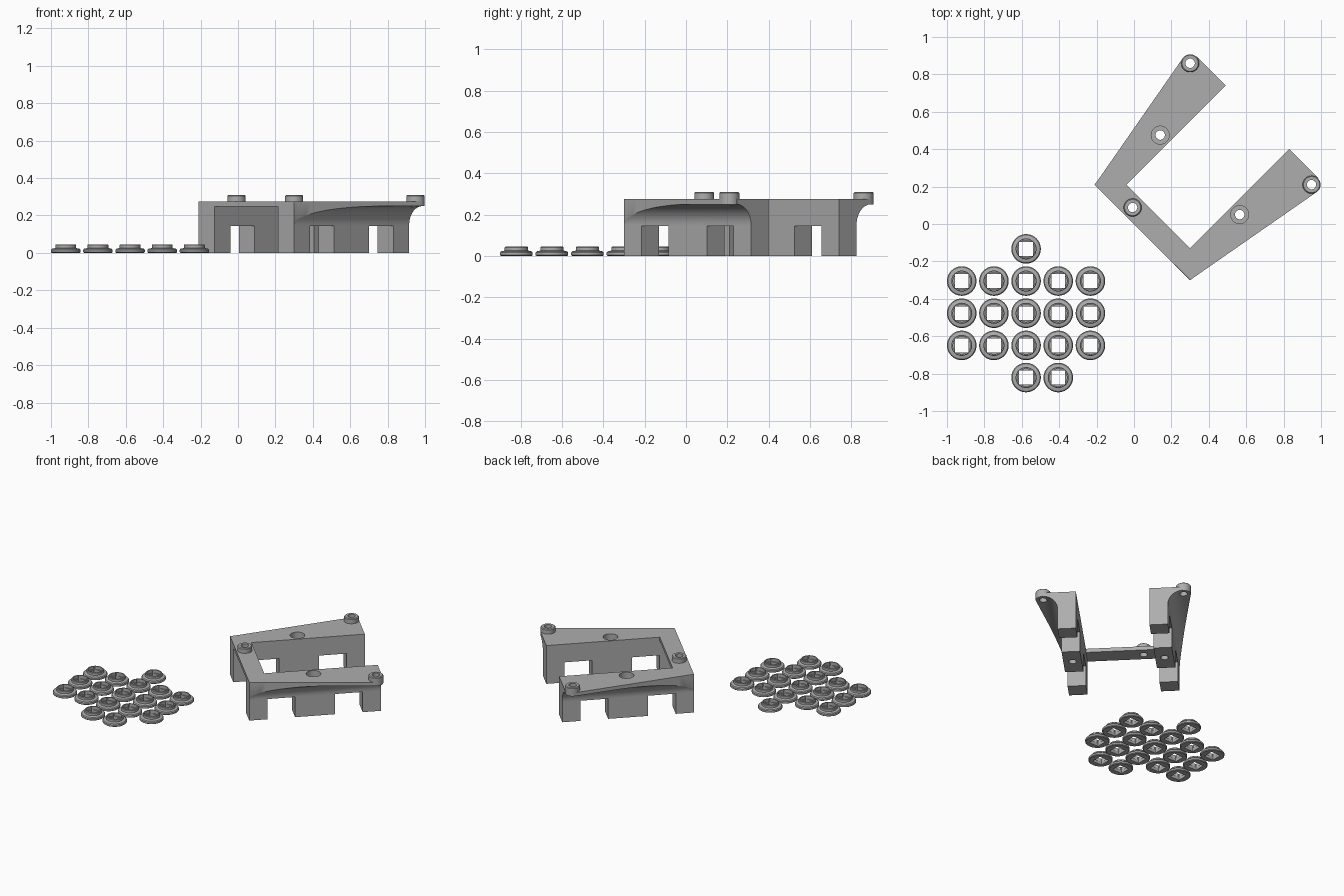
import bpy, bmesh, math
from mathutils import Matrix, Vector

old = bpy.data.objects.get("Cube")
if old:
    bpy.data.objects.remove(old, do_unlink=True)

grey = bpy.data.materials.new("matte_grey")
grey.use_nodes = True
grey.diffuse_color = (0.42, 0.42, 0.42, 1)
grey.node_tree.nodes["Principled BSDF"].inputs["Base Color"].default_value = (0.42, 0.42, 0.42, 1)

# The bracket is modelled along its arms, then turned 45 degrees about z
PLACE = Matrix.Rotation(math.radians(45), 4, "Z") @ Matrix.Translation((0, -0.0636, 0))
LENGTH, INNER, OUTER = 0.87, 0.2405, 0.3605
TOP, UNDER, ARCH = 0.275, 0.25, 0.145
BOSS_U, BOSS_W, BOSS_R, HOLE_R = 0.82, 0.459, 0.048, 0.025
FILLET = 0.1


def finish(name, bm, matrix=Matrix()):
    bmesh.ops.recalc_face_normals(bm, faces=bm.faces[:])
    mesh = bpy.data.meshes.new(name)
    bm.to_mesh(mesh)
    bm.free()
    mesh.materials.append(grey)
    obj = bpy.data.objects.new(name, mesh)
    obj.matrix_world = matrix
    bpy.context.collection.objects.link(obj)
    return obj


def smooth(obj):
    bpy.ops.object.select_all(action="DESELECT")
    obj.select_set(True)
    bpy.context.view_layer.objects.active = obj
    bpy.ops.object.shade_smooth_by_angle(angle=math.radians(30))


def box(name, lo, hi, matrix=Matrix()):
    bm = bmesh.new()
    lo, hi = Vector(lo), Vector(hi)
    size = Matrix.Diagonal((*(hi - lo), 1))
    bmesh.ops.create_cube(bm, size=1, matrix=Matrix.Translation((lo + hi) / 2) @ size)
    return finish(name, bm, matrix)


def lathe(name, profile, centre=(0, 0), matrix=Matrix(), closed=False, steps=40):
    """Turn (radius, z) points around z; closed joins last to first, open gets caps."""
    bm = bmesh.new()
    rings = [[bm.verts.new((centre[0] + r * math.cos(math.tau * i / steps),
                            centre[1] + r * math.sin(math.tau * i / steps), z))
              for i in range(steps)] for r, z in profile]
    pairs = list(zip(rings, rings[1:]))
    if closed:
        pairs.append((rings[-1], rings[0]))
    else:
        bm.faces.new(rings[0])
        bm.faces.new(rings[-1])
    for a, b in pairs:
        for i in range(steps):
            j = (i + 1) % steps
            bm.faces.new((a[i], a[j], b[j], b[i]))
    return finish(name, bm, matrix)


def cut(obj, cutters):
    bpy.context.view_layer.update()
    for c in cutters:
        c.hide_render = True
        mod = obj.modifiers.new("cut", "BOOLEAN")
        mod.operation, mod.solver, mod.object = "DIFFERENCE", "EXACT", c
    graph = bpy.context.evaluated_depsgraph_get()
    mesh = bpy.data.meshes.new_from_object(obj.evaluated_get(graph))
    obj.modifiers.clear()
    obj.data = mesh
    for c in cutters:
        bpy.data.objects.remove(c, do_unlink=True)


# Outer edge: a line tangent to the end boss, then around the boss
tilt = math.atan2(BOSS_W - OUTER, BOSS_U) + math.asin(BOSS_R / math.hypot(BOSS_U, BOSS_W - OUTER))
TANGENT_U = BOSS_U - BOSS_R * math.sin(tilt)


def edge(u):
    if u < TANGENT_U:
        return OUTER + max(u * math.tan(tilt), 0.001)
    return BOSS_W + math.sqrt(max(BOSS_R ** 2 - (u - BOSS_U) ** 2, 0))


def fillet_point(d):
    """Underside of the flare at a distance d out from the wall."""
    d = min(d, FILLET)
    return OUTER + d, UNDER - FILLET + math.sqrt(FILLET ** 2 - (FILLET - d) ** 2)


def section(u):
    flare = edge(u) - OUTER
    reach = min(flare, FILLET) * 0.97
    turn = math.acos(1 - reach / FILLET)
    pts = [(INNER, ARCH), (OUTER, ARCH)]
    pts += [fillet_point(FILLET * (1 - math.cos(turn * k / 10))) for k in range(11)]
    pts += [(edge(u), fillet_point(flare)[1]), (edge(u), TOP), (INNER, TOP)]
    return pts


def arm(name, side):
    stations = [TANGENT_U * i / 24 for i in range(25)]
    stations += [BOSS_U + BOSS_R * math.sin(math.radians(a)) for a in range(0, 91, 10)]
    stations.append(LENGTH)
    bm = bmesh.new()
    rows = [[bm.verts.new((u, side * w, z)) for w, z in section(u)] for u in stations]
    for a, b in zip(rows, rows[1:]):
        for i in range(len(a)):
            j = (i + 1) % len(a)
            bm.faces.new((a[i], a[j], b[j], b[i]))
    bm.faces.new(rows[0])
    bm.faces.new(rows[-1])
    return finish(name, bm, PLACE)


def drill(centre, profile):
    return lathe("drill", profile, centre, PLACE)


def boss(name, centre):
    ring = [(HOLE_R, TOP - 0.005), (BOSS_R, TOP - 0.005), (BOSS_R, 0.305),
            (BOSS_R - 0.005, 0.31), (HOLE_R, 0.31)]
    smooth(lathe(name, ring, centre, PLACE, closed=True))


through = [(HOLE_R, -0.1), (HOLE_R, 0.4)]
stepped = [(HOLE_R, -0.1), (HOLE_R, 0.2), (BOSS_R, 0.2), (BOSS_R, 0.4)]
MID = (LENGTH / 2, (INNER + OUTER) / 2)

# Two mirrored arms, each on three legs
for label, side in (("right", 1), ("left", -1)):
    mid, tip = (MID[0], side * MID[1]), (BOSS_U, side * BOSS_W)
    beam = arm(label + "_arm", side)
    cut(beam, [drill(mid, stepped), drill(tip, through)])
    smooth(beam)
    boss(label + "_end_boss", tip)
    w0, w1 = sorted((side * INNER, side * OUTER))
    for part, a, b in (("corner", 0, 0.12), ("middle", 0.303, 0.567), ("end", 0.75, LENGTH)):
        leg = box(f"{label}_{part}_leg", (a, w0, 0), (b, w1, ARCH), PLACE)
        if part == "middle":
            cut(leg, [drill(mid, through)])
            smooth(leg)

# Thin bridge plate joining the arms, with its own boss
BRIDGE = (0.057, 0.131)
bridge = box("bridge_plate", (0, -INNER, UNDER - 0.002), (0.12, INNER, TOP), PLACE)
cut(bridge, [drill(BRIDGE, through)])
smooth(bridge)
boss("bridge_boss", BRIDGE)

# Flanged washer with a square hole and a shallow round bore
washer = lathe("washer", [(0.074, 0), (0.079, 0.004), (0.079, 0.016), (0.074, 0.022),
                          (0.056, 0.026), (0.056, 0.042), (0.053, 0.045)])
cut(washer, [lathe("bore", [(0.046, 0.022), (0.046, 0.1)]),
             box("square", (-0.037, -0.037, -0.1), (0.037, 0.037, 0.2))])
smooth(washer)

# Lay the washers out in rows of five, with three extras
PITCH = 0.172
cells = [(i, j) for j in (-1, 0, 1) for i in range(-2, 3)] + [(0, 2), (0, -2), (1, -2)]
for n, (i, j) in enumerate(cells):
    item = washer if n == 0 else washer.copy()
    if n:
        item.name = f"washer_{n + 1}"
        bpy.context.collection.objects.link(item)
    item.location = (-0.577 + i * PITCH, -0.477 + j * PITCH, 0)
